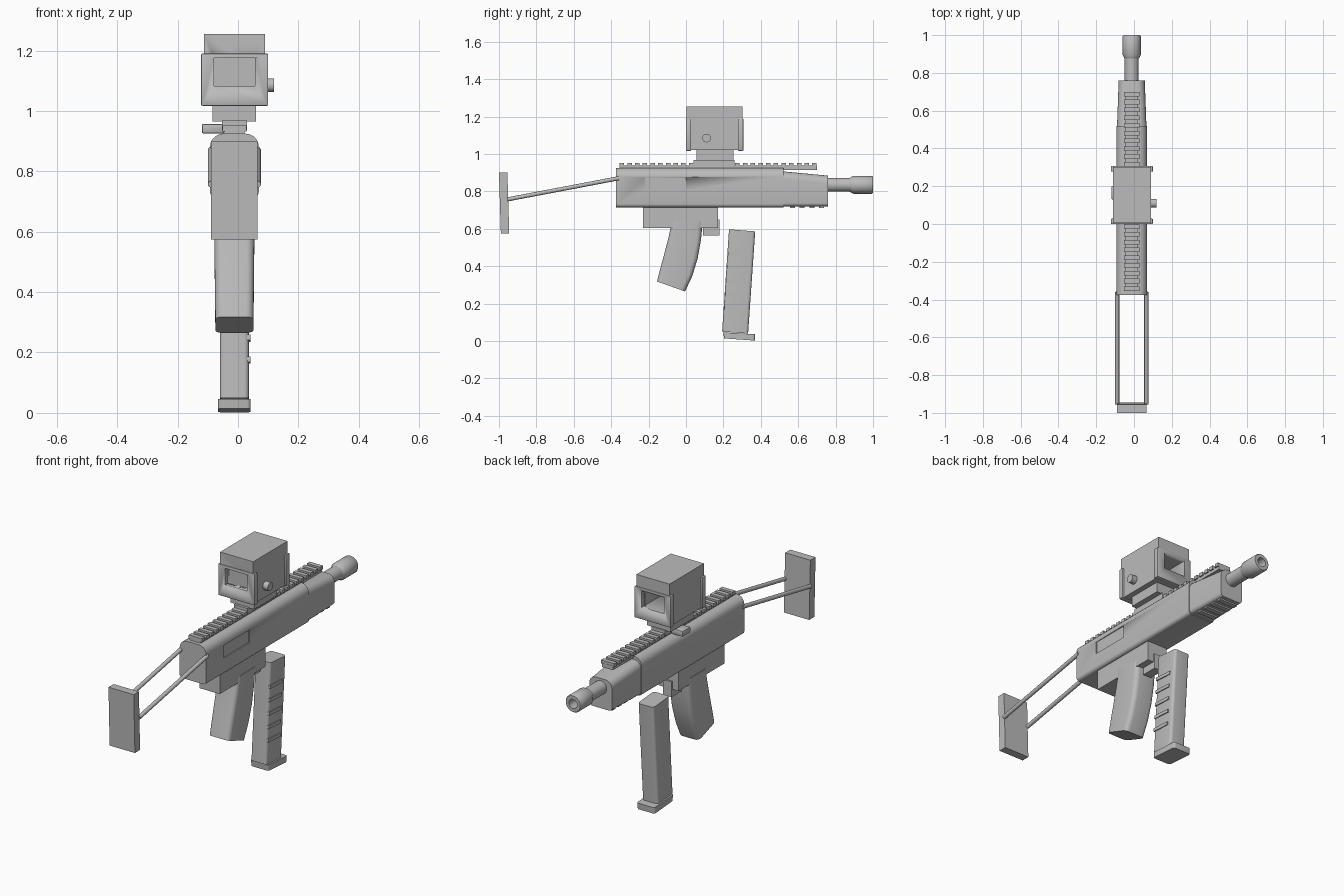
import bpy, bmesh, math
from mathutils import Vector

if "Cube" in bpy.data.objects:
    bpy.data.objects.remove(bpy.data.objects["Cube"])

CX = -0.012  # centre line of the body
grey = bpy.data.materials.new("matte grey")
grey.diffuse_color = (0.5, 0.5, 0.5, 1)
grey.use_nodes = True
grey.node_tree.nodes["Principled BSDF"].inputs["Base Color"].default_value = grey.diffuse_color


def finish(name, bm, angle=35):
    bmesh.ops.recalc_face_normals(bm, faces=bm.faces)
    me = bpy.data.meshes.new(name)
    bm.to_mesh(me)
    bm.free()
    ob = bpy.data.objects.new(name, me)
    bpy.context.collection.objects.link(ob)
    me.materials.append(grey)
    bpy.ops.object.select_all(action='DESELECT')
    ob.select_set(True)
    bpy.context.view_layer.objects.active = ob
    bpy.ops.object.shade_smooth_by_angle(angle=math.radians(angle))
    return ob


def box(name, x, y, z, bevel=0):
    bm = bmesh.new()
    bmesh.ops.create_cube(bm, size=1)
    for v in bm.verts:
        v.co = [(r[0] + r[1]) / 2 + c * (r[1] - r[0]) for r, c in zip((x, y, z), v.co)]
    if bevel:
        bmesh.ops.bevel(bm, geom=bm.edges[:], offset=bevel, segments=2,
                        profile=0.5, affect='EDGES')
    return finish(name, bm)


def loft(name, sections):
    """Rounded rectangles spanning side-view points a to b, as (a, b, half width, radius a, radius b)."""
    bm = bmesh.new()
    rings = []
    for a, b, w, ra, rb in sections:
        a, b = Vector(a), Vector(b)
        length = (b - a).length
        d = (b - a) / length
        ring = []
        for sx, top, start in ((1, 0, -90), (1, 1, 0), (-1, 1, 90), (-1, 0, 180)):
            r = rb if top else ra
            for i in range(6):
                t = math.radians(start + 18 * i)
                p = a + d * ((length - r if top else r) + r * math.sin(t))
                ring.append(bm.verts.new((CX + sx * (w - r) + r * math.cos(t), p.x, p.y)))
        rings.append(ring)
    for p, q in zip(rings, rings[1:]):
        for i in range(len(p)):
            j = (i + 1) % len(p)
            bm.faces.new((p[i], p[j], q[j], q[i]))
    bm.faces.new(rings[0])
    bm.faces.new(rings[-1])
    return finish(name, bm)


def extrude_side(name, pts, x0, x1):
    """Side-view outline (y, z) extruded across x."""
    bm = bmesh.new()
    f = bm.faces.new([bm.verts.new((x0, y, z)) for y, z in pts])
    new = bmesh.ops.extrude_face_region(bm, geom=[f])['geom']
    for v in new:
        if isinstance(v, bmesh.types.BMVert):
            v.co.x = x1
    return finish(name, bm)


def lathe(name, profile, cx, cz, n=32):
    """Profile (radius, y) spun around a lengthwise axis."""
    bm = bmesh.new()
    rings = [[bm.verts.new((cx + r * math.cos(2 * math.pi * i / n), y,
                            cz + r * math.sin(2 * math.pi * i / n))) for i in range(n)]
             for r, y in profile]
    for p, q in zip(rings, rings[1:]):
        for i in range(n):
            j = (i + 1) % n
            bm.faces.new((p[i], p[j], q[j], q[i]))
    bm.faces.new(rings[0])
    bm.faces.new(rings[-1])
    return finish(name, bm)


def rod(name, p, q, r, n=24):
    p, q = Vector(p), Vector(q)
    bm = bmesh.new()
    bmesh.ops.create_cone(bm, cap_ends=True, segments=n, radius1=r, radius2=r, depth=(q - p).length)
    rot = (q - p).to_track_quat('Z', 'Y')
    for v in bm.verts:
        v.co = rot @ v.co + (p + q) / 2
    return finish(name, bm)


def cut(ob, cutter):
    m = ob.modifiers.new("cut", 'BOOLEAN')
    m.operation, m.object, m.solver = 'DIFFERENCE', cutter, 'EXACT'
    bpy.context.view_layer.objects.active = ob
    bpy.ops.object.modifier_apply(modifier=m.name)
    bpy.data.objects.remove(cutter)


# Main body with a shallow side port
body = loft("body", [((-0.375, 0.715), (-0.375, 0.925), 0.081, 0.018, 0.045),
                     ((0.52, 0.715), (0.52, 0.925), 0.081, 0.018, 0.045)])
cut(body, box("port_cutter", (CX + 0.075, 0.2), (-0.22, 0.0), (0.805, 0.875)))

# Tapered front guard with ribs underneath
loft("front_guard", [((0.515, 0.72), (0.515, 0.907), 0.078, 0.018, 0.04),
                     ((0.76, 0.72), (0.76, 0.884), 0.069, 0.018, 0.04)])
for i in range(4):
    y = 0.555 + i * 0.052
    box("guard_rib", (CX - 0.055, CX + 0.055), (y, y + 0.027), (0.712, 0.725))

# Barrel and hollow muzzle
lathe("barrel", [(0.037, 0.75), (0.037, 0.89)], CX, 0.835)
lathe("muzzle", [(0.037, 0.875), (0.048, 0.895), (0.048, 0.994), (0.044, 1.0),
                 (0.025, 1.0), (0.025, 0.92)], CX, 0.835)

# Toothed top rail
box("rail_base", (CX - 0.033, CX + 0.033), (-0.355, 0.70), (0.915, 0.938))
for i in range(26):
    y = -0.355 + i * 0.0412
    box("rail_tooth", (CX - 0.04, CX + 0.04), (y, y + 0.024), (0.932, 0.952))

# Sight mount and clamp lever
box("mount_plate", (CX - 0.041, CX + 0.041), (0.04, 0.26), (0.935, 0.968))
box("sight_base", (CX - 0.072, CX + 0.072), (0.055, 0.255), (0.965, 1.025))
box("clamp_lever", (-0.12, -0.045), (0.13, 0.2), (0.925, 0.957), 0.006)

# Sight housing with a window tunnel and end frames
housing = box("sight_housing", (-0.112, 0.09), (0.004, 0.303), (1.02, 1.255))
frames = [box("sight_frame", (-0.122, 0.1), y, (1.017, 1.19), 0.004)
          for y in ((0.0, 0.028), (0.277, 0.307))]
for ob in [housing] + frames:
    cut(ob, box("window_cutter", (-0.08, 0.056), (-0.1, 0.5), (1.083, 1.175)))
box("sight_lens", (-0.085, 0.06), (0.035, 0.041), (1.078, 1.18))
rod("sight_knob", (0.08, 0.11, 1.085), (0.12, 0.11, 1.085), 0.023)

# Lower housing and trigger block
box("lower_housing", (CX - 0.062, CX + 0.062), (-0.23, 0.17), (0.605, 0.725))
box("trigger_block", (CX - 0.025, CX + 0.025), (0.09, 0.18), (0.565, 0.65))

# Curved rear grip
loft("rear_grip", [((-0.075, 0.64), (0.09, 0.64), 0.066, 0.025, 0.025),
                   ((-0.092, 0.56), (0.08, 0.54), 0.066, 0.025, 0.025),
                   ((-0.115, 0.47), (0.062, 0.44), 0.065, 0.025, 0.025),
                   ((-0.138, 0.385), (0.033, 0.345), 0.064, 0.025, 0.025),
                   ((-0.155, 0.318), (-0.005, 0.265), 0.063, 0.025, 0.025)])

# Long front grip with a foot plate and side ribs
loft("front_grip", [((0.23, 0.597), (0.37, 0.586), 0.048, 0.015, 0.015),
                    ((0.193, 0.05), (0.332, 0.04), 0.048, 0.015, 0.015)])
loft("grip_foot", [((0.2, 0.046), (0.37, 0.036), 0.054, 0.012, 0.012),
                   ((0.203, 0.014), (0.368, 0.002), 0.054, 0.012, 0.012)])
for i in range(5):
    z, y = 0.465 - i * 0.0725, 0.277 - i * 0.0048
    extrude_side("grip_rib", [(y - 0.053, z - 0.006), (y + 0.053, z - 0.012),
                              (y + 0.054, z + 0.006), (y - 0.052, z + 0.012)],
                 CX + 0.04, CX + 0.053)

# Stock: two rods and a tilted shoulder plate
for s in (-1, 1):
    rod("stock_rod", (CX + s * 0.077, -0.955, 0.757), (CX + s * 0.077, -0.36, 0.87), 0.011, 16)
extrude_side("shoulder_plate", [(-1.0, 0.9), (-0.955, 0.9), (-0.945, 0.575), (-0.99, 0.575)],
             CX - 0.077, CX + 0.077)
